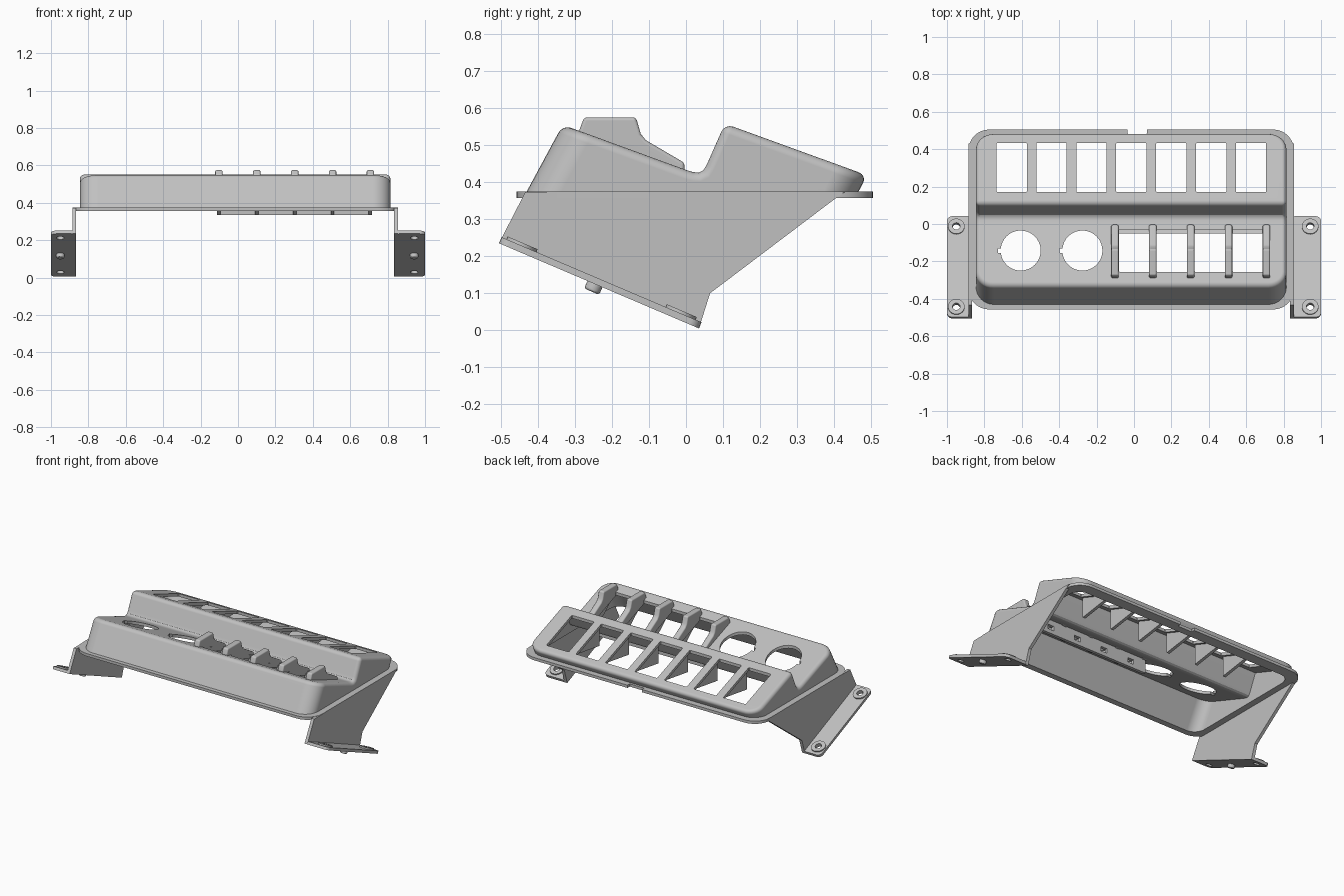
import bpy, bmesh, math
from mathutils import Matrix, Vector

if "Cube" in bpy.data.objects:
    bpy.data.objects.remove(bpy.data.objects["Cube"])

SHEAR, Z_REF = 0.54, 0.375      # walls lean back as they rise
grey = bpy.data.materials.new("light_grey")
grey.diffuse_color = (0.53, 0.53, 0.53, 1)
grey.use_nodes = True
grey.node_tree.nodes["Principled BSDF"].inputs["Base Color"].default_value = grey.diffuse_color


def prism(name, pts, axis, lo, hi, shear=0.0):
    """Extrude a 2D outline: (y, z) along x, or (x, y) along z."""
    bm = bmesh.new()

    def place(p, t):
        if axis == 'x':
            return (t, p[0], p[1])
        return (p[0], p[1] + shear * (t - Z_REF), t)
    a = [bm.verts.new(place(p, lo)) for p in pts]
    b = [bm.verts.new(place(p, hi)) for p in pts]
    bm.faces.new(a)
    bm.faces.new(b)
    for i in range(len(pts)):
        j = (i + 1) % len(pts)
        bm.faces.new((a[i], a[j], b[j], b[i]))
    bmesh.ops.recalc_face_normals(bm, faces=bm.faces)
    me = bpy.data.meshes.new(name)
    bm.to_mesh(me)
    bm.free()
    ob = bpy.data.objects.new(name, me)
    bpy.context.collection.objects.link(ob)
    me.materials.append(grey)
    return ob


def rrect(x0, x1, y0, y1, r, n=8):
    pts = []
    for k, (cx, cy) in enumerate(((x1 - r, y1 - r), (x0 + r, y1 - r),
                                  (x0 + r, y0 + r), (x1 - r, y0 + r))):
        for i in range(n + 1):
            a = math.pi / 2 * (k + i / n)
            pts.append((cx + r * math.cos(a), cy + r * math.sin(a)))
    return pts


def circle(cx, cy, r, n=40):
    return [(cx + r * math.cos(2 * math.pi * i / n),
             cy + r * math.sin(2 * math.pi * i / n)) for i in range(n)]


def activate(ob):
    bpy.ops.object.select_all(action='DESELECT')
    bpy.context.view_layer.objects.active = ob
    ob.select_set(True)


def boolean(ob, others, op='DIFFERENCE'):
    activate(ob)
    for c in others:
        m = ob.modifiers.new("cut", 'BOOLEAN')
        m.operation, m.solver, m.object = op, 'EXACT', c
        bpy.ops.object.modifier_apply(modifier=m.name)
        bpy.data.objects.remove(c)


def round_edges(ob, width, segs=4, zmin=-1.0, angle=40):
    bm = bmesh.new()
    bm.from_mesh(ob.data)
    bmesh.ops.remove_doubles(bm, verts=bm.verts, dist=0.0005)
    bmesh.ops.dissolve_limit(bm, angle_limit=0.01, verts=bm.verts, edges=bm.edges)
    es = [e for e in bm.edges if len(e.link_faces) == 2
          and e.calc_face_angle() > math.radians(angle)
          and min(v.co.z for v in e.verts) > zmin]
    bmesh.ops.bevel(bm, geom=es, offset=width, segments=segs, profile=0.5,
                    affect='EDGES', clamp_overlap=True)
    bm.to_mesh(ob.data)
    bm.free()


def body_solid(name, inset, zlo, dy, dz):
    """Leaning rounded block trimmed by the two-step top profile."""
    ob = prism(name, rrect(-0.845 + inset, 0.815 - inset, -0.43 + inset, 0.466 - inset,
                           0.095 - inset), 'z', zlo, 0.75, SHEAR)
    top = [(-0.7, 0.689), (0.0, 0.433), (0.02, 0.427), (0.035, 0.426), (0.047, 0.432),
           (0.056, 0.447), (0.105, 0.558), (0.9, 0.269)]
    pts = [(-0.8, 0.0), (-0.8, 0.7)] + [(y + dy, z + dz) for y, z in top] + [(1.0, 0.0)]
    boolean(ob, [prism("trim", pts, 'x', -1.2, 1.2)], 'INTERSECT')
    return ob


# Hollow housing with rounded rim
housing = body_solid("housing", 0.0, 0.365, 0, 0)
round_edges(housing, 0.026, zmin=0.38)
cuts = [body_solid("cavity", 0.022, 0.2, 0.015, -0.025)]

# Rear row of seven switch windows
for i in range(7):
    cx = -0.654 + 0.2133 * i
    cuts.append(prism("window", rrect(cx - 0.081, cx + 0.081, 0.17, 0.434, 0.004, 1),
                      'z', 0.2, 0.8))
# Front row of four windows
for i in range(4):
    cx = 0.001 + 0.2025 * i
    cuts.append(prism("slot", rrect(cx - 0.082, cx + 0.082, -0.257, -0.03, 0.004, 1),
                      'z', 0.2, 0.8))
# Two round sockets with key notches
for cx in (-0.606, -0.276):
    cuts.append(prism("socket", circle(cx, -0.142, 0.107), 'z', 0.2, 0.8))
    cuts.append(prism("key", rrect(cx - 0.122, cx - 0.09, -0.155, -0.13, 0.003, 1),
                      'z', 0.2, 0.8))
boolean(housing, cuts)

# Mounting flange with rear notch
flange = prism("flange", rrect(-0.885, 0.855, -0.457, 0.505, 0.11), 'z', 0.357, 0.375)
boolean(flange, [
    prism("opening", rrect(-0.823, 0.793, -0.408, 0.444, 0.073), 'z', 0.2, 0.6, SHEAR),
    prism("notch", rrect(-0.035, 0.07, 0.482, 0.6, 0.003, 1), 'z', 0.2, 0.6)])

# Raised guards between the front switches, with thin webs below
for i in range(5):
    cx = -0.102 + 0.2025 * i
    g = prism("switch_guard", [(-0.29, 0.51), (-0.29, 0.535), (-0.275, 0.575), (-0.135, 0.575),
                               (-0.122, 0.53), (-0.108, 0.513), (-0.004, 0.452),
                               (-0.004, 0.42), (-0.05, 0.42)],
              'x', cx - 0.02, cx + 0.02)
    round_edges(g, 0.009, 3, angle=25)
    prism("guard_web", [(-0.257, 0.51), (-0.03, 0.43), (-0.03, 0.335), (-0.05, 0.335)],
          'x', cx - 0.009, cx + 0.009)

# Back rail of the front switches, with small latch holes
rail = prism("switch_rail", [(-0.03, 0.43), (-0.03, 0.335), (-0.05, 0.335), (-0.05, 0.44)],
             'x', -0.111, 0.717)
boolean(rail, [prism("latch", [(-0.1, 0.36), (0, 0.36), (0, 0.39), (-0.1, 0.39)], 'x',
                     0.2025 * i - 0.022, 0.2025 * i + 0.022) for i in range(4)])

# Triangular webs between the rear windows
for i in range(6):
    cx = -0.5473 + 0.2133 * i
    prism("rear_web", [(0.165, 0.525), (0.435, 0.425), (0.165, 0.385)],
          'x', cx - 0.01, cx + 0.01)

# Side brackets with tilted feet
foot_a, foot_b = Vector((0, -0.505, 0.235)), Vector((0, 0.035, 0.005))
tilt = math.atan2(foot_b.z - foot_a.z, foot_b.y - foot_a.y)
length = (foot_b - foot_a).length / 2
for x_in, x_out, wall in ((-0.865, -1.0, (-0.885, -0.865)), (0.835, 1.0, (0.835, 0.855))):
    prism("bracket_wall", [(-0.505, 0.235), (-0.434, 0.373), (0.43, 0.373), (0.405, 0.357),
                           (0.065, 0.1), (0.035, 0.005)], 'x', *wall)
    mid = (foot_a + foot_b) / 2
    to_foot = Matrix.Translation(mid) @ Matrix.Rotation(tilt, 4, 'X')
    hx = -0.95 if x_out < 0 else 0.942
    foot = prism("bracket_foot", rrect(min(x_in, x_out), max(x_in, x_out),
                                       -length, length, 0.028, 5), 'z', 0.0, 0.018)
    bosses, holes = [], []
    for y in (-0.235, 0.232):
        bosses.append(prism("boss", circle(hx, y, 0.044, 28), 'z', 0.004, 0.026))
        holes.append(prism("hole", circle(hx, y, 0.02, 20), 'z', -0.1, 0.1))
    boolean(foot, bosses, 'UNION')
    boolean(foot, holes)
    stud = prism("foot_stud", circle(hx, -0.012, 0.022, 20), 'z', -0.022, 0.005)
    round_edges(stud, 0.007, 3)
    for ob in (foot, stud):
        ob.data.transform(to_foot)

# Smooth rounded areas, keep hard edges
for ob in list(bpy.context.scene.objects):
    activate(ob)
    bpy.ops.object.shade_smooth_by_angle(angle=math.radians(30))
    ob.modifiers.new("normals", 'WEIGHTED_NORMAL').keep_sharp = True
